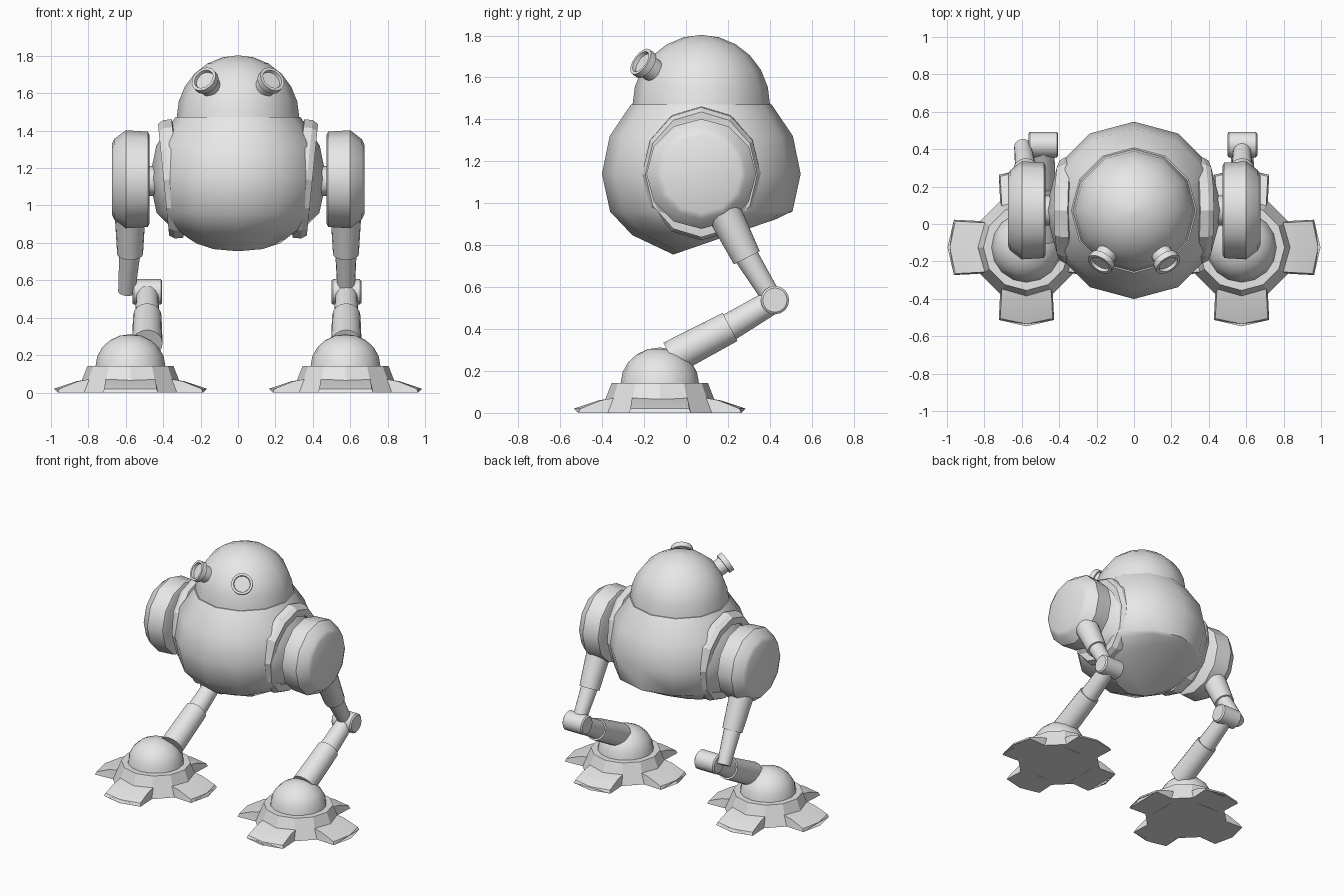
import bpy, bmesh, math
from mathutils import Vector, Matrix

if "Cube" in bpy.data.objects:
    bpy.data.objects.remove(bpy.data.objects["Cube"], do_unlink=True)

grey = bpy.data.materials.new("plain_grey")
grey.use_nodes = True
grey.diffuse_color = (0.8, 0.8, 0.8, 1)
grey.node_tree.nodes["Principled BSDF"].inputs["Base Color"].default_value = (0.8, 0.8, 0.8, 1)


def finish(name, bm, angle=35):
    """Turn a bmesh into a named, shaded object."""
    bmesh.ops.remove_doubles(bm, verts=bm.verts, dist=0.0001)
    bmesh.ops.recalc_face_normals(bm, faces=bm.faces)
    mesh = bpy.data.meshes.new(name)
    bm.to_mesh(mesh)
    bm.free()
    mesh.materials.append(grey)
    obj = bpy.data.objects.new(name, mesh)
    bpy.context.collection.objects.link(obj)
    bpy.ops.object.select_all(action='DESELECT')
    obj.select_set(True)
    bpy.context.view_layer.objects.active = obj
    bpy.ops.object.shade_smooth_by_angle(angle=math.radians(angle))
    return obj


def skin(bm, rings, closed=False):
    """Bridge a list of vertex rings and cap the ends."""
    n = len(rings[0])
    pairs = list(zip(rings, rings[1:]))
    if closed:
        pairs.append((rings[-1], rings[0]))
    for a, b in pairs:
        for i in range(n):
            j = (i + 1) % n
            bm.faces.new((a[i], a[j], b[j], b[i]))
    if not closed:
        bm.faces.new(rings[0])
        bm.faces.new(rings[-1])


def circle(bm, r, h, n, mat):
    return [bm.verts.new(mat @ Vector((r * math.sin(math.tau * i / n),
                                       r * math.cos(math.tau * i / n), h))) for i in range(n)]


def lathe(name, profile, origin, axis=(0, 0, 1), n=12, closed=False, scale=(1, 1, 1), angle=35):
    """Spin (radius, height) points about an axis through origin."""
    turn = Vector(axis).to_track_quat('Z', 'Y').to_matrix().to_4x4()
    mat = Matrix.Translation(origin) @ Matrix.Diagonal((*scale, 1)) @ turn
    bm = bmesh.new()
    skin(bm, [circle(bm, max(r, 0.0005), h, n, mat) for r, h in profile], closed)
    return finish(name, bm, angle)


def tube(name, start, end, r0, r1, n=16):
    axis = Vector(end) - Vector(start)
    return lathe(name, [(r0, 0), (r1, axis.length)], start, axis, n)


def dome(r, height, steps):
    return [(r * math.cos(math.pi / 2 * i / steps), height * math.sin(math.pi / 2 * i / steps))
            for i in range(steps + 1)]


def toes(name, centre):
    """Four sloped toe plates around a foot."""
    bm = bmesh.new()
    for k in range(4):
        mat = Matrix.Translation(centre) @ Matrix.Rotation(k * math.pi / 2, 4, 'Z')
        # stations along the toe: distance at sides, at middle, half width, top height
        stations = [(0.20, 0.20, 0.13, 0.075), (0.28, 0.29, 0.135, 0.06), (0.38, 0.41, 0.14, 0.02)]
        rows = []
        for side, mid, w, z in stations:
            flare = 0.008
            pts = [(-w, -side, z), (0, -mid, z), (w, -side, z),
                   (w + flare, -side - flare, 0), (0, -mid - 0.012, 0), (-w - flare, -side - flare, 0)]
            rows.append([bm.verts.new(mat @ Vector(p)) for p in pts])
        skin(bm, rows)
    return finish(name, bm, 20)


# Body: twelve-sided rounded hull whose underside tilts up to the rear
MID_Y, MID_Z = 0.073, 1.14
body_rings = [  # radius, centre y, centre z, slope angle
    (0.26, 0.185, 0.84, 19), (0.375, 0.115, 0.90, 8), (0.435, MID_Y, 0.96, 0),
    (0.474, MID_Y, MID_Z, 0), (0.437, MID_Y, 1.32, 0), (0.335, MID_Y, 1.472, 0)]
bm = bmesh.new()
skin(bm, [circle(bm, r, 0, 12, Matrix.Translation((0, y, z)) @ Matrix.Rotation(math.radians(t), 4, 'X'))
          for r, y, z, t in body_rings])
finish("body", bm, 40)

# Head dome
lathe("head_dome", dome(0.328, 0.333, 6), (0, MID_Y, 1.47))

for side, s in (("left", 1), ("right", -1)):
    # Eye barrel with a raised rim and recessed lens
    lathe(side + "_eye",
          [(0.055, 0.27), (0.058, 0.365), (0.072, 0.365), (0.072, 0.40), (0.056, 0.40), (0.053, 0.382)],
          (0, MID_Y, 1.47), (s * 0.165, -0.26, 0.185), 16)

    # Shoulder collar, leaning outward at the top
    lathe(side + "_collar",
          [(0.25, -0.06), (0.318, -0.045), (0.318, 0.0), (0.30, 0.03), (0.25, 0.03)],
          (s * 0.368, MID_Y, 1.14), (s, 0, -0.1), 12, True, (1, 0.89, 1), 20)

    # Hip shaft and pod
    lathe(side + "_hip_shaft", [(0.08, 0), (0.08, 0.12)], (s * 0.4, MID_Y, 1.13), (s, 0, 0))
    lathe(side + "_hip_pod",
          [(0.235, 0.472), (0.255, 0.482), (0.262, 0.60), (0.215, 0.662), (0.187, 0.675)],
          (0, MID_Y, MID_Z), (s, 0, 0))

    # Leg: the right knee and shin sit inboard of the thigh
    hip_x = s * 0.577
    thigh_end_x = 0.578 if s > 0 else -0.595
    leg_x = 0.579 if s > 0 else -0.485
    tube(side + "_thigh_sleeve", (hip_x, 0.17, 0.98), (hip_x, 0.29, 0.74), 0.084, 0.069)
    tube(side + "_thigh_rod", (hip_x, 0.28, 0.76), (thigh_end_x, 0.415, 0.54), 0.058, 0.046)
    lathe(side + "_knee", [(0.058, -0.08), (0.068, -0.072), (0.068, 0.072), (0.058, 0.08)],
          (leg_x, 0.424, 0.538), (1, 0, 0), 16)
    tube(side + "_shin_rod", (leg_x, 0.424, 0.538), (leg_x, 0.20, 0.405), 0.058, 0.066)
    tube(side + "_shin_sleeve", (leg_x, 0.21, 0.41), (leg_x, -0.07, 0.262), 0.076, 0.082)

    # Foot: ankle dome, sloped base and four toes
    foot = Vector((s * 0.575, -0.125, 0))
    lathe(side + "_ankle_dome", dome(0.187, 0.172, 5), foot + Vector((0, 0, 0.14)), n=16)
    lathe(side + "_foot_base", [(0.285, 0), (0.23, 0.142), (0.18, 0.142)], foot, angle=20)
    toes(side + "_toes", foot)
